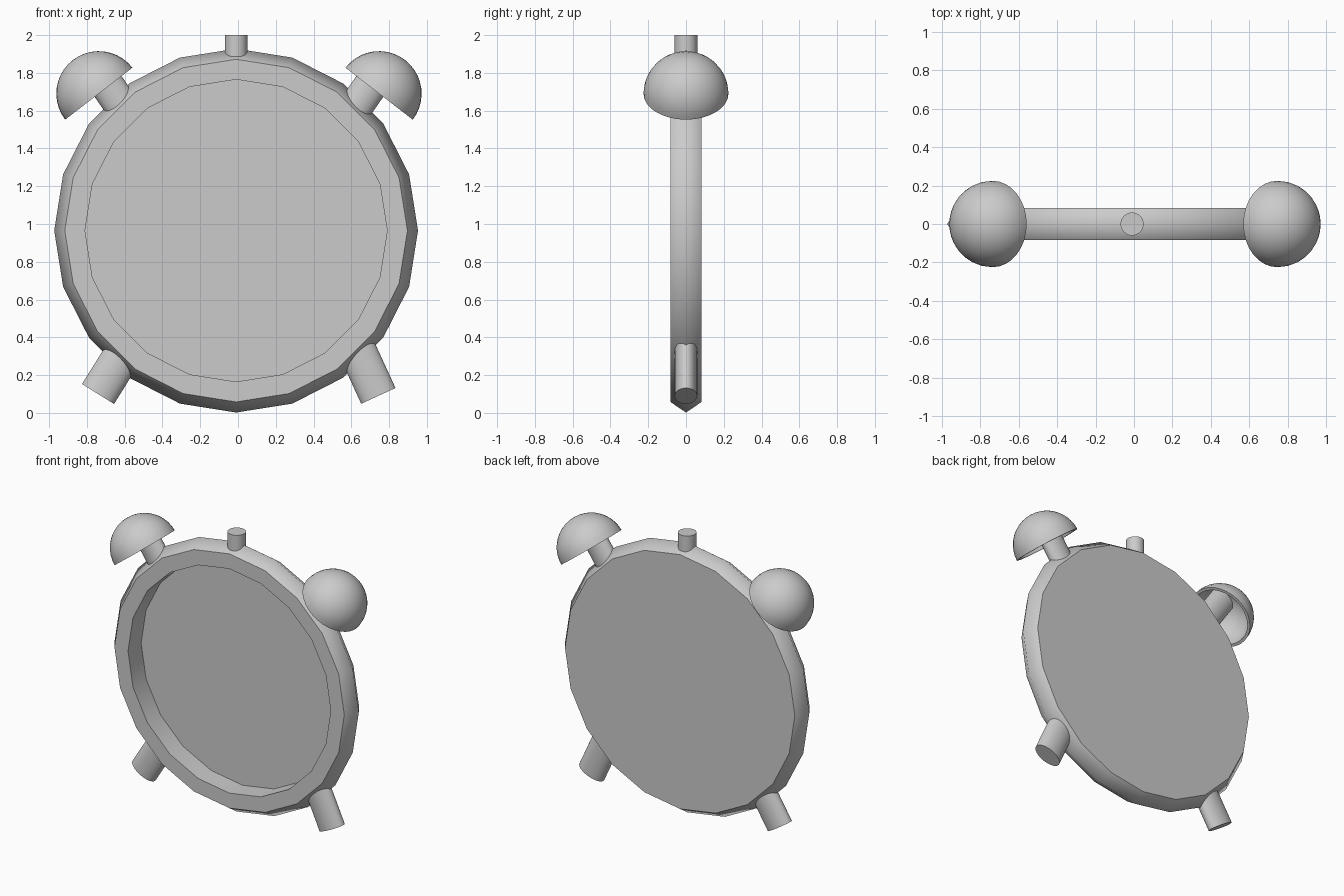
import bpy, bmesh
from math import sin, cos, pi, atan2
from mathutils import Matrix, Vector

if "Cube" in bpy.data.objects:
    bpy.data.objects.remove(bpy.data.objects["Cube"])


def lathe(name, profile, sides, matrix, sharp=()):
    """Spin (radius, height) points about local z; rings listed in sharp keep hard edges."""
    bm = bmesh.new()
    rings = []
    for r, h in profile:
        if r < 1e-6:
            rings.append([bm.verts.new((0, 0, h))])
        else:
            rings.append([bm.verts.new((r * cos(2 * pi * k / sides), r * sin(2 * pi * k / sides), h))
                          for k in range(sides)])
    for a, b in zip(rings, rings[1:]):
        for k in range(sides):
            n = (k + 1) % sides
            corners = [a[k % len(a)], a[n % len(a)], b[n % len(b)], b[k % len(b)]]
            bm.faces.new(list(dict.fromkeys(corners)))
    for f in bm.faces:
        f.smooth = True
    for i in sharp:
        for k in range(sides):
            bm.edges.get((rings[i][k], rings[i][(k + 1) % sides])).smooth = False
    bmesh.ops.recalc_face_normals(bm, faces=bm.faces)
    mesh = bpy.data.meshes.new(name)
    bm.to_mesh(mesh)
    bm.free()
    obj = bpy.data.objects.new(name, mesh)
    bpy.context.collection.objects.link(obj)
    obj.matrix_world = matrix
    return obj


def tilt(x, z, dx, dz):
    """Place at (x, 0, z) with local z leaning along (dx, dz) in the front plane."""
    return Matrix.Translation((x, 0, z)) @ Matrix.Rotation(atan2(dx, dz), 4, 'Y')


def rod(name, start, end, rx, ry):
    """Rod between two front-plane points with an oval section."""
    d = Vector(end) - Vector(start)
    profile = [(0, 0), (1, 0), (1, d.length), (0, d.length)]
    m = tilt(*start, *d) @ Matrix.Diagonal((rx, ry, 1, 1))
    return lathe(name, profile, 32, m, sharp=(1, 2))


# Case: 20-sided drum with a ridged rim and a deep front recess
case = [(0, -0.065), (0.80, -0.065), (0.80, 0.083), (0.907, 0.083),
        (0.963, 0), (0.907, -0.083), (0, -0.083)]
lathe("clock_case", case, 20,
      Matrix.Translation((-0.01, 0, 0.965)) @ Matrix.Rotation(pi / 2, 4, 'X'),
      sharp=(1, 2, 3, 5))

# Top button
rod("top_button", (-0.01, 1.84), (-0.01, 2.0), 0.06, 0.06)

# Bells: hollow half domes on oval stems
N, R, T = 10, 0.225, 0.02
arc = [(cos(pi / 2 * i / N), sin(pi / 2 * i / N)) for i in range(N)] + [(0, 1)]
dome = [(R * c, R * s) for c, s in reversed(arc)] + [((R - T) * c, (R - T) * s) for c, s in arc]
for side, s in (("left", -1), ("right", 1)):
    off = 0.005
    lathe(side + "_bell", dome, 32, tilt(off + s * 0.742, 1.69, s * 0.61, 0.79), sharp=(N, N + 1))
    rod(side + "_bell_stem", (off + s * 0.58, 1.566), (off + s * 0.768, 1.836), 0.09, 0.06)

# Feet: oval pegs splayed at slightly different angles
rod("left_foot", (-0.741, 0.10), (-0.577, 0.363), 0.10, 0.06)
rod("right_foot", (0.743, 0.09), (0.61, 0.38), 0.10, 0.06)
